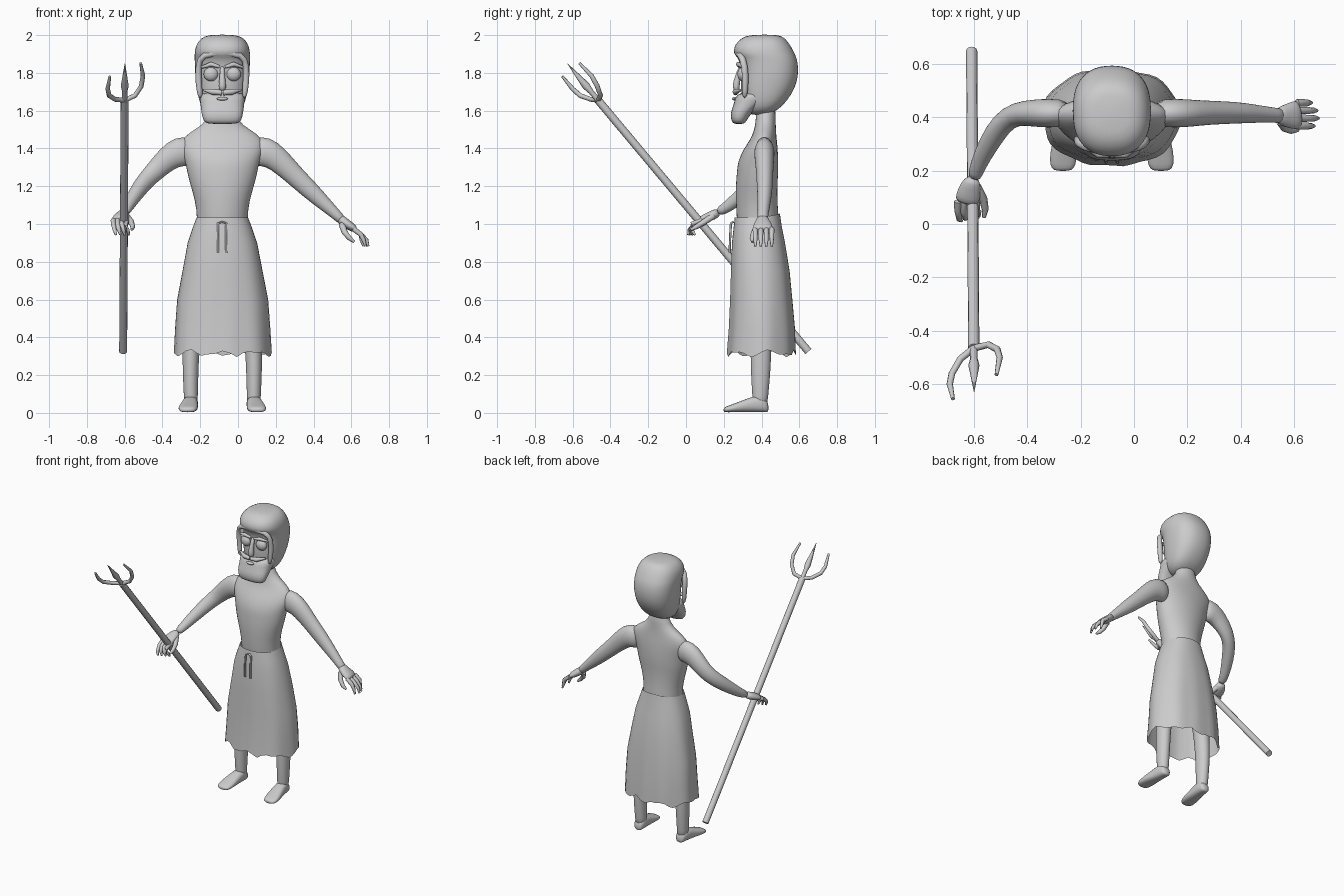
import bpy, bmesh, math
from mathutils import Vector

XC = -0.083  # body centre line
Z = Vector((0, 0, 1))


def loft(name, rows, seg=16, normal=None, side=None, power=2.0, caps=True, sub=0):
    """Sweep an ellipse along rows of (x, y, z, half width, half depth)."""
    bm = bmesh.new()
    pts = [Vector(r[:3]) for r in rows]
    rings = []
    for i, r in enumerate(rows):
        if normal:
            t = Vector(normal)
        else:
            t = (pts[min(i + 1, len(pts) - 1)] - pts[max(i - 1, 0)]).normalized()
        s = Vector(side) if side else t.cross(Z)
        s = (s - t * s.dot(t)).normalized()
        u = t.cross(s)
        ring = []
        for k in range(seg):
            a = 2 * math.pi * k / seg
            c, d = math.cos(a), math.sin(a)
            c = math.copysign(abs(c) ** (2 / power), c)
            d = math.copysign(abs(d) ** (2 / power), d)
            ring.append(bm.verts.new(pts[i] + s * r[3] * c + u * r[4] * d))
        rings.append(ring)
    for A, B in zip(rings, rings[1:]):
        for k in range(seg):
            bm.faces.new((A[k], A[(k + 1) % seg], B[(k + 1) % seg], B[k]))
    if caps:
        bm.faces.new(rings[0])
        bm.faces.new(rings[-1])
    bmesh.ops.recalc_face_normals(bm, faces=bm.faces)
    me = bpy.data.meshes.new(name)
    bm.to_mesh(me)
    bm.free()
    ob = bpy.data.objects.new(name, me)
    bpy.context.collection.objects.link(ob)
    for p in me.polygons:
        p.use_smooth = len(p.vertices) == 4 or sub > 0
    if sub:
        ob.modifiers.new("smooth", 'SUBSURF').levels = sub
        ob.modifiers["smooth"].render_levels = sub
    return ob


def stack(name, rows, **kw):
    """Loft upward from rows of (z, half width, front y, back y)."""
    full = [(XC, (f + b) / 2, z, w, (b - f) / 2) for z, w, f, b in rows]
    return loft(name, full, normal=(0, 0, 1), side=(1, 0, 0), **kw)


def rod(name, pts, radii, seg=8, **kw):
    return loft(name, [(*p, r, r) for p, r in zip(pts, radii)], seg=seg, **kw)


def ball(name, loc, scale):
    bpy.ops.mesh.primitive_uv_sphere_add(segments=16, ring_count=10, location=loc)
    ob = bpy.context.object
    ob.name, ob.scale = name, scale
    bpy.ops.object.shade_smooth()


# Torso and neck
stack("torso", [
    (0.95, .145, .27, .50), (1.03, .133, .268, .492), (1.12, .145, .262, .485),
    (1.21, .172, .262, .485), (1.27, .188, .268, .49), (1.33, .198, .272, .49),
    (1.40, .225, .305, .487), (1.455, .215, .345, .48), (1.50, .15, .36, .477),
    (1.545, .075, .37, .475), (1.65, .062, .37, .475)], seg=20, sub=1)

# Skull with hair cap
stack("head_and_hair", [
    (1.575, .06, .34, .43), (1.605, .105, .32, .49), (1.65, .124, .30, .535),
    (1.72, .137, .287, .58), (1.79, .145, .292, .596), (1.85, .147, .285, .594),
    (1.885, .148, .27, .584), (1.90, .148, .25, .578), (1.945, .143, .253, .555),
    (1.985, .115, .29, .525), (2.003, .07, .34, .49)], seg=24, power=2.35, sub=1)

# Beard
stack("beard", [
    (1.528, .08, .255, .305), (1.545, .102, .238, .322), (1.59, .112, .234, .345),
    (1.63, .116, .252, .40), (1.67, .122, .258, .44), (1.70, .12, .285, .43)],
    seg=20, power=2.6, sub=1)

# Hair edge framing the face
rod("hair_edge", [(XC + x, y, z) for x, y, z in [
    (-.115, .31, 1.66), (-.126, .315, 1.75), (-.128, .312, 1.84), (-.11, .29, 1.90),
    (0, .268, 1.905), (.11, .29, 1.90), (.128, .312, 1.84), (.126, .315, 1.75),
    (.115, .31, 1.66)]], [.015] + [.019] * 7 + [.015], side=(0, 1, 0), sub=1)

# Nose and mouth
loft("nose", [(XC, .292, 1.84, .014, .012), (XC, .275, 1.78, .014, .016),
              (XC, .262, 1.725, .023, .022), (XC, .272, 1.705, .016, .014)],
     seg=10, side=(1, 0, 0), sub=1)
ball("lower_lip", (XC, .256, 1.663), (.03, .012, .009))

for s, label in ((-1, "right"), (1, "left")):
    # Eyes, brows and moustache
    ball(label + "_eye", (XC + s * .06, .30, 1.793), (.039, .028, .037))
    rod(label + "_brow", [(XC + s * .015, .285, 1.832), (XC + s * .06, .277, 1.846),
                          (XC + s * .108, .305, 1.83)], [.008, .013, .007], side=(0, 1, 0))
    rod(label + "_moustache", [(XC + s * .004, .262, 1.695), (XC + s * .05, .262, 1.70),
                               (XC + s * .10, .29, 1.71)], [.014, .016, .006], side=(0, 1, 0))
    # Legs
    loft(label + "_leg", [(XC + s * x, y, z, w, d) for x, y, z, w, d in [
        (.165, .392, .03, .036, .038), (.167, .393, .08, .037, .042),
        (.168, .395, .20, .042, .052), (.167, .397, .32, .045, .056),
        (.155, .395, .50, .053, .058), (.12, .39, .75, .075, .078),
        (.085, .385, .97, .07, .085)]], normal=(0, 0, 1), side=(1, 0, 0), sub=1)
    # Feet
    loft(label + "_foot", [(XC + s * x, y, h + .003, w, h) for x, y, w, h in [
        (.165, .438, .022, .022), (.166, .42, .036, .038), (.168, .38, .041, .046),
        (.173, .33, .044, .038), (.18, .27, .052, .026), (.184, .22, .05, .017),
        (.184, .197, .034, .012)]], normal=(0, -1, 0), side=(1, 0, 0), power=2.5, sub=1)

# Wrapped cloth skirt with folds and ragged hem
skirt = stack("skirt", [
    (.315, .257, .218, .58), (.45, .250, .228, .575), (.60, .240, .234, .562),
    (.75, .212, .238, .548), (.90, .184, .243, .524), (.98, .157, .252, .508),
    (1.035, .136, .258, .497)], seg=48, power=2.25, caps=False)
for v in skirt.data.vertices:
    a = math.atan2(v.co.y - .39, v.co.x - XC)
    drop = max(0, (1.0 - v.co.z) / .7)
    f = 1 + .02 * drop * math.sin(9 * a + 1)
    v.co.x = XC + (v.co.x - XC) * f
    v.co.y = .39 + (v.co.y - .39) * f
    if v.co.z < .32:
        v.co.z += .012 * math.sin(7 * a) + .008 * math.sin(12 * a)
    if v.co.z > 1.03:
        v.co.z += .02 * max(0, math.sin(a))

# Waist cord with two hanging ends
for x in (-.105, -.062):
    rod("cord_end", [(-.083, .25, 1.01), (x, .238, 1.005), (x - .002, .234, .94),
                     (x, .231, .85)], [.006] * 4, seg=6, side=(0, 1, 0))

# Arms: half width is horizontal, half depth is vertical
loft("left_arm", [
    (.07, .415, 1.385, .05, .08), (.15, .415, 1.385, .056, .082), (.21, .415, 1.345, .052, .068),
    (.29, .417, 1.265, .045, .055), (.38, .417, 1.18, .042, .05),
    (.46, .413, 1.105, .034, .038), (.53, .407, 1.04, .028, .027),
    (.555, .405, 1.015, .029, .025)], sub=1)
loft("right_arm", [
    (-.236, .415, 1.385, .05, .08), (-.316, .415, 1.385, .056, .082),
    (-.375, .415, 1.345, .052, .066), (-.44, .415, 1.28, .045, .055),
    (-.495, .38, 1.225, .044, .05), (-.545, .30, 1.155, .04, .043),
    (-.585, .22, 1.09, .03, .03), (-.60, .165, 1.06, .027, .025)], sub=1)

# Open hand
loft("left_palm", [(.53, .407, 1.04, .026, .025), (.56, .405, 1.01, .042, .027),
                   (.60, .407, .985, .056, .024), (.625, .41, .967, .054, .018)], seg=12, sub=1)
for i in range(4):
    y = .367 + .029 * i
    end = (.675, .69, .685, .665)[i]
    rod("left_finger", [(.61, y, .975), (.65, y, .945), (end - .01, y, .915), (end, y, .882)],
        [.014, .013, .011, .006])
rod("left_thumb", [(.55, .385, 1.0), (.565, .36, .955), (.59, .35, .925), (.615, .352, .905)],
    [.018, .016, .013, .007])

# Gripping hand
loft("right_palm", [(-.60, .175, 1.065, .026, .025), (-.613, .14, 1.045, .042, .026),
                    (-.622, .10, 1.03, .048, .024), (-.628, .075, 1.018, .044, .018)],
     seg=12, sub=1)
for i in range(4):
    x = -.66 + .023 * i
    rod("right_finger", [(x, .085, 1.02), (x, .05 - .006 * i, 1.0),
                         (x + .006, .018 + .004 * i, .97), (x + .014, .012 + .012 * i, .942)],
        [.014, .013, .011, .006])
rod("right_thumb", [(-.59, .14, 1.04), (-.565, .095, 1.01), (-.557, .055, .985),
                    (-.562, .025, .97)], [.018, .016, .013, .007])

# Trident shaft, centre spike and curved side prongs
low, top = Vector((-.608, .648, .325)), Vector((-.60, -.465, 1.655))
D = (top - low).normalized()
N = D.cross(Vector((1, 0, 0)))
rod("shaft", [low, top], [.021, .021], seg=12)
rod("centre_spike", [top - D * .02, top + D * .06, top + D * .10, top + D * .255],
    [.014, .014, .021, .001])
rod("left_prong", [top, (-.545, -.452, 1.68), (-.512, -.47, 1.73), (-.503, -.50, 1.785),
                   (-.515, -.565, 1.852)], [.013, .013, .013, .012, .007], side=N)
rod("right_prong", [top, (-.65, -.505, 1.66), (-.682, -.56, 1.68), (-.69, -.60, 1.715),
                    (-.678, -.655, 1.782)], [.013, .013, .013, .012, .007], side=N)
